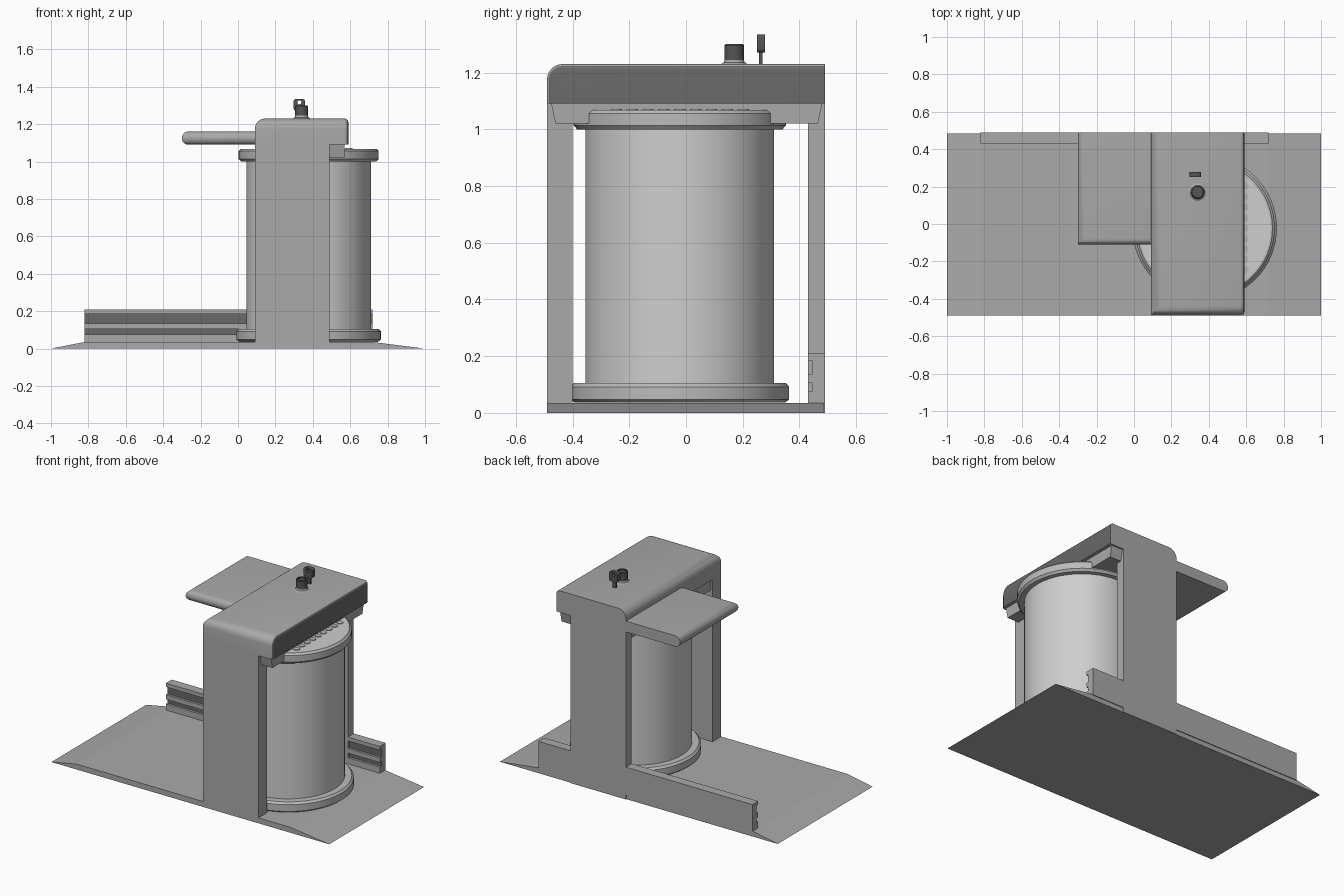
import bpy, bmesh, math
from mathutils import Vector

old = bpy.data.objects.get("Cube")
if old:
    bpy.data.objects.remove(old, do_unlink=True)


def material(name, v):
    m = bpy.data.materials.new(name)
    m.use_nodes = True
    m.diffuse_color = (v, v, v, 1)
    m.node_tree.nodes["Principled BSDF"].inputs["Base Color"].default_value = (v, v, v, 1)
    return m


GREY = material("frame grey", 0.4)
LIGHT = material("light grey", 0.62)
MID = material("rim grey", 0.5)
DARK = material("dark grey", 0.14)
BLACK = material("charcoal", 0.09)


def finish(name, bm, mats, smooth=True):
    bmesh.ops.recalc_face_normals(bm, faces=bm.faces)
    me = bpy.data.meshes.new(name)
    bm.to_mesh(me)
    bm.free()
    ob = bpy.data.objects.new(name, me)
    bpy.context.collection.objects.link(ob)
    for m in mats:
        me.materials.append(m)
    if smooth:
        bpy.ops.object.select_all(action='DESELECT')
        ob.select_set(True)
        bpy.context.view_layer.objects.active = ob
        bpy.ops.object.shade_smooth_by_angle(angle=math.radians(32))
    return ob


def box_mesh(x, y, z):
    bm = bmesh.new()
    bmesh.ops.create_cube(bm, size=1)
    for v in bm.verts:
        v.co = [r[0] if c < 0 else r[1] for c, r in zip(v.co, (x, y, z))]
    return bm


def round_edges(bm, rule, radius, segments=6):
    """Round the edges whose midpoint passes the rule."""
    edges = [e for e in bm.edges if rule(e, (e.verts[0].co + e.verts[1].co) / 2)]
    bmesh.ops.bevel(bm, geom=edges, offset=radius, segments=segments,
                    profile=0.5, affect='EDGES', clamp_overlap=True)


def box(name, x, y, z, mat):
    return finish(name, box_mesh(x, y, z), [mat], False)


def prism(name, outline, axis, lo, hi, mats):
    """Extrude an outline along x (outline in y,z) or y (outline in x,z)."""
    bm = bmesh.new()
    vs = [bm.verts.new((lo, a, b) if axis == 'x' else (a, lo, b)) for a, b in outline]
    face = bm.faces.new(vs)
    ext = bmesh.ops.extrude_face_region(bm, geom=[face])["geom"]
    step = Vector((hi - lo, 0, 0) if axis == 'x' else (0, hi - lo, 0))
    bmesh.ops.translate(bm, vec=step,
                        verts=[g for g in ext if isinstance(g, bmesh.types.BMVert)])
    return finish(name, bm, mats, False)


def lathe(name, profile, cx, cy, mat, steps=64):
    """Spin (radius, z) points about a vertical axis."""
    bm = bmesh.new()
    vs = [bm.verts.new((cx + r, cy, z)) for r, z in profile]
    es = [bm.edges.new(p) for p in zip(vs, vs[1:])]
    bmesh.ops.spin(bm, geom=vs + es, cent=(cx, cy, 0), axis=(0, 0, 1),
                   angle=math.tau, steps=steps, use_merge=True)
    bmesh.ops.remove_doubles(bm, verts=bm.verts, dist=0.0001)
    return finish(name, bm, [mat])


BACK, FRONT = 0.49, -0.49
LEFT, RIGHT = 0.09, 0.49

# Ramped base plate
prism("base_plate", [(-1, 0), (1, 0), (0.72, 0.035), (-0.82, 0.035)], 'y', FRONT, 0.485, [GREY])

# Back rail with two dark grooves facing the front
y0, y1 = 0.43, 0.445
outline = [(BACK, 0.03), (y0, 0.03)]
for lo, hi in ((0.075, 0.105), (0.135, 0.185)):
    outline += [(y0, lo), (y1, lo), (y1, hi), (y0, hi)]
outline += [(y0, 0.21), (BACK, 0.21)]
rail = prism("back_rail", outline, 'x', -0.82, 0.72, [GREY, DARK])
for p in rail.data.polygons:
    if p.normal.y < -0.9 and abs(p.center.y - y1) < 0.002:
        p.material_index = 1

# Two posts
box("front_post", (LEFT, RIGHT), (FRONT, -0.40), (0, 1.1), GREY)
box("back_post", (LEFT, RIGHT), (0.43, BACK), (0, 1.1), GREY)

# Top beam: rounded on the top and front, dark on the overhanging side
bm = box_mesh((LEFT, 0.59), (FRONT, BACK), (1.09, 1.23))
round_edges(bm, lambda e, c: c.z > 1.22 and (c.x < 0.1 or c.y < -0.48), 0.055)
round_edges(bm, lambda e, c: c.x > 0.589 and (c.z > 1.229 or c.y < -0.43)
            and c.z > 1.1 and len(e.link_faces) == 2
            and e.calc_face_angle(0) > 0.8, 0.022, 4)
bm.normal_update()
for f in bm.faces:
    f.material_index = int(f.normal.x > 0.7)
finish("top_beam", bm, [GREY, DARK])

# Bracket under the beam, with sloping ends
prism("beam_bracket", [(-0.475, 1.09), (-0.46, 1.02), (0.465, 1.02), (0.48, 1.09)],
      'x', 0.10, 0.57, [GREY])

# Side shelf with rounded outer edges
bm = box_mesh((-0.30, 0.12), (-0.11, BACK), (1.09, 1.16))
round_edges(bm, lambda e, c: (c.x < -0.29 or c.y < -0.1) and abs(c.z - 1.125) > 0.02, 0.034)
finish("side_shelf", bm, [GREY])

# Drum with its lower ring and its cap
CX, CY = 0.378, -0.022
lathe("drum", [(0.333, 0.04), (0.333, 1.03)], CX, CY, LIGHT)
lathe("drum_lower_ring", [(0, 0.036), (0.37, 0.036), (0.386, 0.048), (0.386, 0.092),
                          (0.374, 0.105), (0.33, 0.105)], CX, CY, MID)
lathe("drum_cap", [(0.33, 1.0), (0.362, 1.0), (0.374, 1.014), (0.374, 1.056),
                   (0.362, 1.068), (0.352, 1.068)], CX, CY, MID)
lathe("drum_cap_top", [(0.353, 1.068), (0, 1.068)], CX, CY, LIGHT)

# Row of small vent discs on the cap
bm = bmesh.new()
for i in range(9):
    ret = bmesh.ops.create_cone(bm, cap_ends=True, segments=12, radius1=0.02,
                                radius2=0.02, depth=0.006)
    bmesh.ops.translate(bm, verts=ret["verts"], vec=(0.593, CY + (i - 4) * 0.056, 1.069))
finish("cap_vents", bm, [MID])

# Knob with flared collar
lathe("knob_collar", [(0.048, 1.229), (0.037, 1.236), (0.034, 1.245)], 0.34, 0.17, GREY, 32)
lathe("knob", [(0.034, 1.24), (0.034, 1.296), (0.03, 1.30), (0.024, 1.30),
               (0.024, 1.292), (0, 1.292)], 0.34, 0.17, BLACK, 32)

# Key: a thin stem and a rounded head with a hole
KX, KY = 0.328, 0.264
box("key_stem", (KX - 0.012, KX + 0.012), (KY - 0.006, KY + 0.006), (1.22, 1.28), BLACK)
bm = box_mesh((KX - 0.031, KX + 0.031), (KY - 0.014, KY + 0.014), (1.27, 1.335))
round_edges(bm, lambda e, c: abs(c.y - KY) < 0.001, 0.015, 4)
head = finish("key_head", bm, [BLACK])
bpy.ops.mesh.primitive_cylinder_add(vertices=20, radius=0.011, depth=0.1,
                                    location=(KX, KY, 1.316), rotation=(math.pi / 2, 0, 0))
cutter = bpy.context.object
cutter.name = "key_hole_cutter"
cutter.data.materials.append(BLACK)
cutter.hide_render = True
cutter.hide_set(True)
cut = head.modifiers.new("hole", 'BOOLEAN')
cut.operation = 'DIFFERENCE'
cut.object = cutter
cut.solver = 'EXACT'
